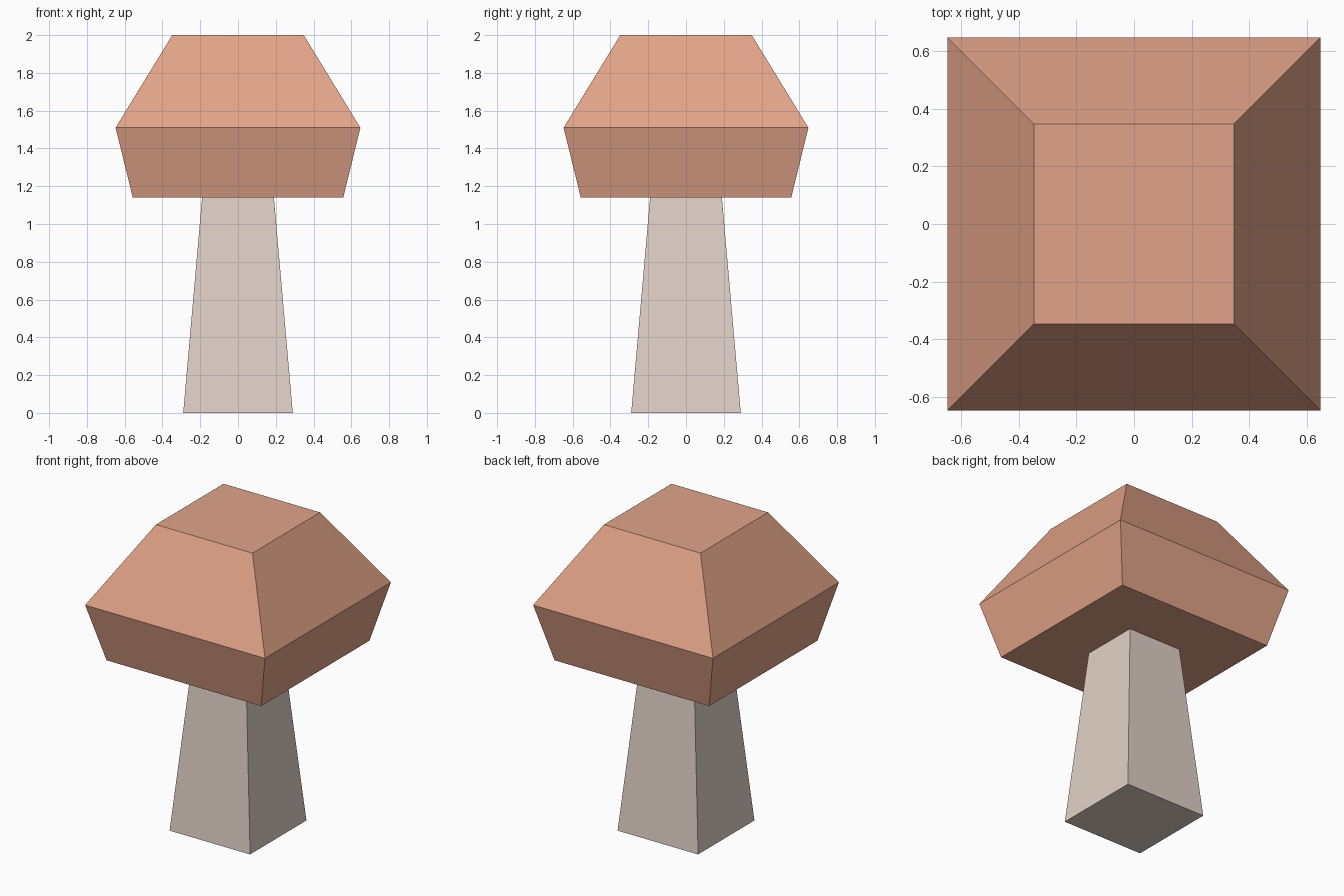
import bpy, bmesh

if "Cube" in bpy.data.objects:
    bpy.data.objects.remove(bpy.data.objects["Cube"])


def linear(r, g, b):
    def f(c):
        c /= 255
        return c / 12.92 if c <= 0.04045 else ((c + 0.055) / 1.055) ** 2.4
    return (f(r), f(g), f(b), 1)


def material(name, rgb):
    m = bpy.data.materials.new(name)
    m.diffuse_color = linear(*rgb)
    m.use_nodes = True
    m.node_tree.nodes["Principled BSDF"].inputs["Base Color"].default_value = m.diffuse_color
    return m


def square_loft(name, profile, mat):
    """Loft square rings given as (half width, height), capped at both ends."""
    bm = bmesh.new()
    rings = [[bm.verts.new((sx * h, sy * h, z))
              for sx, sy in ((-1, -1), (1, -1), (1, 1), (-1, 1))]
             for h, z in profile]
    for low, high in zip(rings, rings[1:]):
        for i in range(4):
            j = (i + 1) % 4
            bm.faces.new((low[i], low[j], high[j], high[i]))
    bm.faces.new(rings[0][::-1])
    bm.faces.new(rings[-1])
    mesh = bpy.data.meshes.new(name)
    bm.to_mesh(mesh)
    bm.free()
    mesh.materials.append(mat)
    obj = bpy.data.objects.new(name, mesh)
    bpy.context.collection.objects.link(obj)
    return obj


# Tapered stem, meeting the underside of the cap
square_loft("stem", [(0.29, 0), (0.19, 1.14)], material("pale beige", (225, 209, 199)))

# Faceted cap: flared rim and sloping crown
square_loft("cap", [(0.557, 1.14), (0.648, 1.51), (0.348, 2.0)],
            material("terracotta", (225, 163, 136)))
